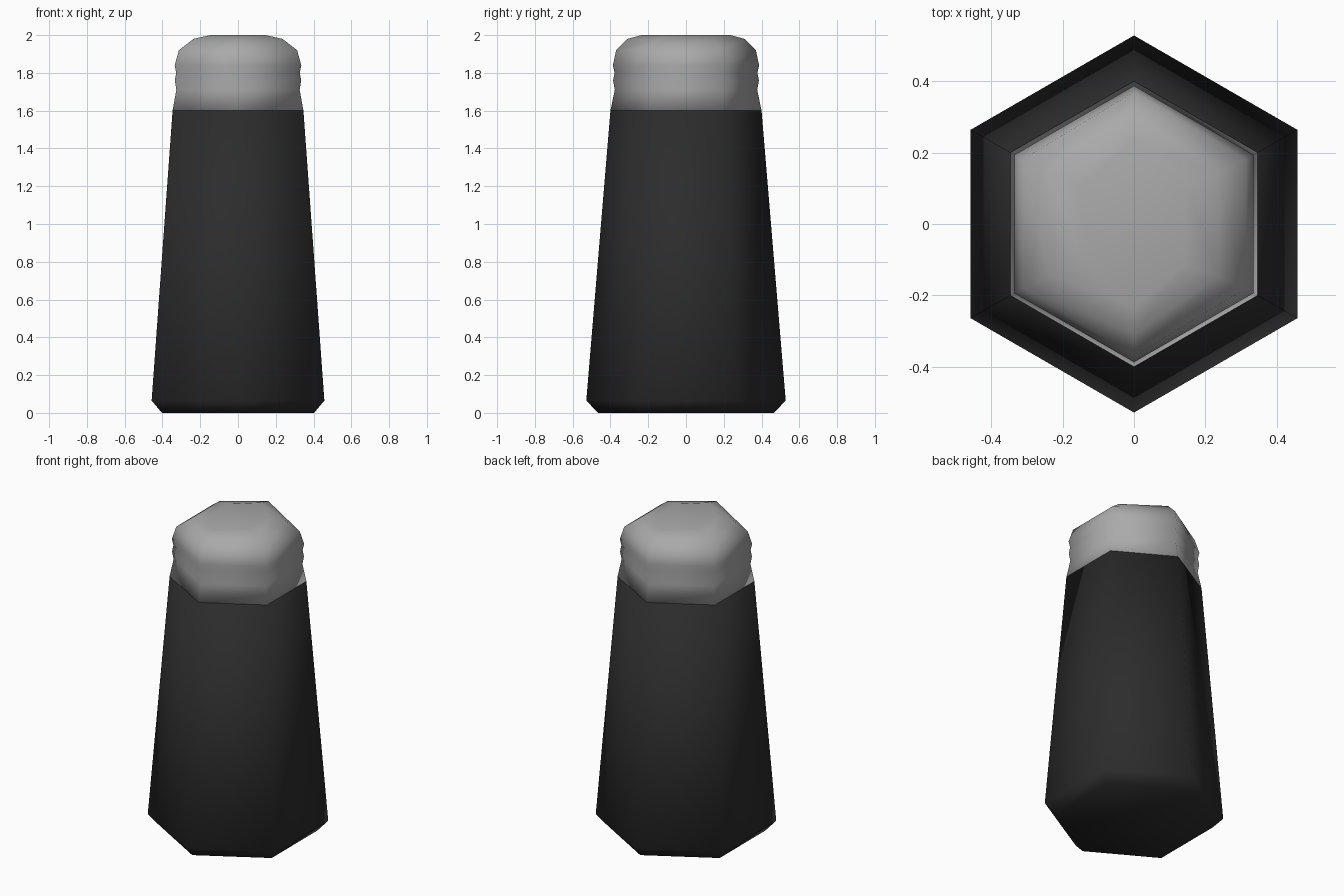
import bpy, bmesh

if "Cube" in bpy.data.objects:
    bpy.data.objects.remove(bpy.data.objects["Cube"])


def material(name, value):
    m = bpy.data.materials.new(name)
    m.diffuse_color = (value, value, value, 1)
    m.use_nodes = True
    m.node_tree.nodes["Principled BSDF"].inputs["Base Color"].default_value = m.diffuse_color
    return m


def hex_loft(name, rings, mat):
    """Loft six-sided rings (half width x, tip y, shoulder y, z), smooth shaded."""
    bm = bmesh.new()
    loops = []
    for rx, ry, s, z in rings:
        pts = [(rx, -s), (rx, s), (0, ry), (-rx, s), (-rx, -s), (0, -ry)]
        loops.append([bm.verts.new((x, y, z)) for x, y in pts])
    for a, b in zip(loops, loops[1:]):
        for i in range(6):
            j = (i + 1) % 6
            bm.faces.new((a[i], a[j], b[j], b[i]))
    bm.faces.new(loops[0][::-1])
    bm.faces.new(loops[-1])
    for f in bm.faces:
        f.smooth = True
    me = bpy.data.meshes.new(name)
    bm.to_mesh(me)
    bm.free()
    me.materials.append(mat)
    ob = bpy.data.objects.new(name, me)
    bpy.context.collection.objects.link(ob)
    return ob


def regular(r, z):
    return (r * 0.866, r, r / 2, z)


# Tapered body with a bevelled foot
hex_loft("shaker_body",
         [regular(0.465, 0), regular(0.528, 0.065), regular(0.40, 1.6)],
         material("black", 0.025))

# Ribbed cap; the dome rings narrow more in x than in y
hex_loft("shaker_cap",
         [regular(0.40, 1.6), regular(0.377, 1.71), regular(0.386, 1.76),
          regular(0.378, 1.80), regular(0.387, 1.84),
          (0.313, 0.37, 0.18, 1.92), (0.235, 0.31, 0.145, 1.98),
          (0.145, 0.235, 0.11, 2.0)],
         material("light_grey", 0.4))
